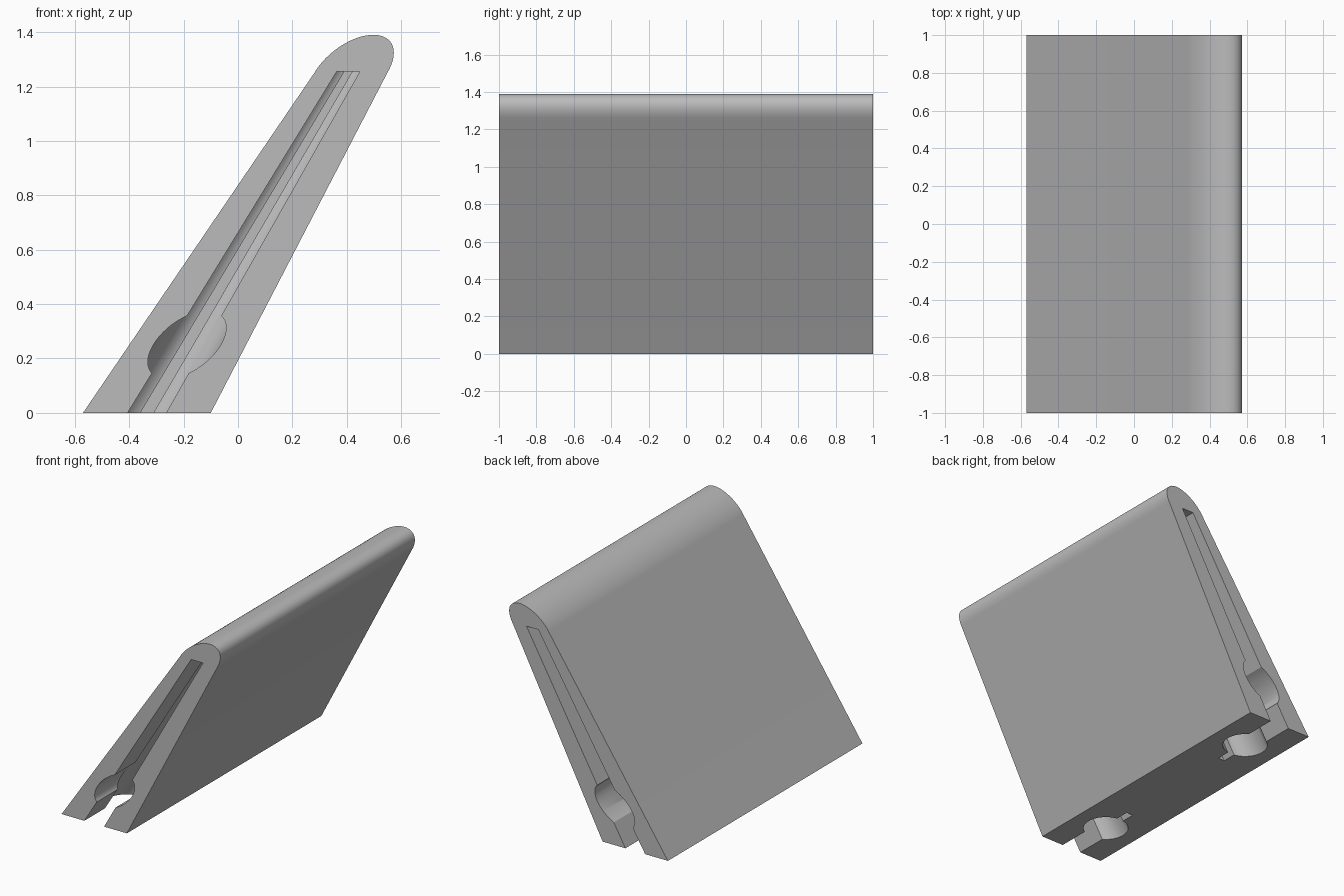
import bpy, bmesh
from math import pi, sin, cos, sqrt

LEAN = 0.59      # sideways lean per unit of height
CAP_Z = 1.252    # height where the rounded top begins

cube = bpy.data.objects.get("Cube")
if cube:
    bpy.data.objects.remove(cube, do_unlink=True)

gray = bpy.data.materials.new("plain_gray")
gray.use_nodes = True
color = (0.5, 0.5, 0.5, 1)
gray.diffuse_color = color
gray.node_tree.nodes["Principled BSDF"].inputs["Base Color"].default_value = color


def loft(name, ring_a, ring_b):
    """Closed solid between two matching rings of points."""
    bm = bmesh.new()
    a = [bm.verts.new(p) for p in ring_a]
    b = [bm.verts.new(p) for p in ring_b]
    bm.faces.new(a)
    bm.faces.new(b)
    for i in range(len(a)):
        j = (i + 1) % len(a)
        bm.faces.new((a[i], a[j], b[j], b[i]))
    bmesh.ops.recalc_face_normals(bm, faces=bm.faces)
    mesh = bpy.data.meshes.new(name)
    bm.to_mesh(mesh)
    bm.free()
    mesh.materials.append(gray)
    obj = bpy.data.objects.new(name, mesh)
    bpy.context.collection.objects.link(obj)
    return obj


# Leaning, tapered body with a rounded top
profile = [(-0.57, 0), (-0.1, 0)]
for i in range(41):
    t = pi * i / 40
    rise = 0.138 * sin(t)
    profile.append((0.416 + 0.134 * cos(t) + LEAN * rise, CAP_Z + rise))
body = loft("leaning_body", [(x, -1, z) for x, z in profile],
            [(x, 1, z) for x, z in profile])


# Channel section: neck, round bore and narrow relief notch (offset, depth)
def channel_section():
    neck, bore, notch, depth = 0.071, 0.138, 0.024, 0.33
    right = [(neck, -0.05), (neck, depth - sqrt(bore**2 - neck**2))]
    for i in range(1, 24):
        t = -1.03 + 2.43 * i / 24
        right.append((bore * cos(t), depth + bore * sin(t)))
    right += [(notch, depth + sqrt(bore**2 - notch**2)), (notch, 0.56)]
    return right + [(-s, d) for s, d in reversed(right)]


def channel_ring(side, z):
    scale = 1 - 0.4 * z / CAP_Z
    return [(-0.335 + LEAN * z + s * scale, side * (1 - d), z)
            for s, d in channel_section()]


# Round entry hole on the end face
def entry_ring(side, d):
    ring = []
    for i in range(48):
        t = 2 * pi * i / 48
        z = 0.25 + 0.124 * sin(t)
        ring.append((-0.335 + LEAN * z + 0.124 * cos(t), side * (1 - d), z))
    return ring


cutters = []
for side, end in ((-1, "front"), (1, "back")):
    cutters.append(loft(end + "_channel_cutter", channel_ring(side, -0.05),
                        channel_ring(side, CAP_Z + 0.003)))
    cutters.append(loft(end + "_entry_cutter", entry_ring(side, -0.05),
                        entry_ring(side, 0.33)))

bpy.context.view_layer.objects.active = body
body.select_set(True)
for cutter in cutters:
    cutter.hide_render = True
    mod = body.modifiers.new(cutter.name, "BOOLEAN")
    mod.operation = "DIFFERENCE"
    mod.solver = "EXACT"
    mod.object = cutter
    bpy.ops.object.modifier_apply(modifier=mod.name)
for cutter in cutters:
    bpy.data.objects.remove(cutter, do_unlink=True)

bpy.ops.object.select_all(action="DESELECT")
body.select_set(True)
bpy.ops.object.shade_smooth_by_angle(angle=pi / 6)
